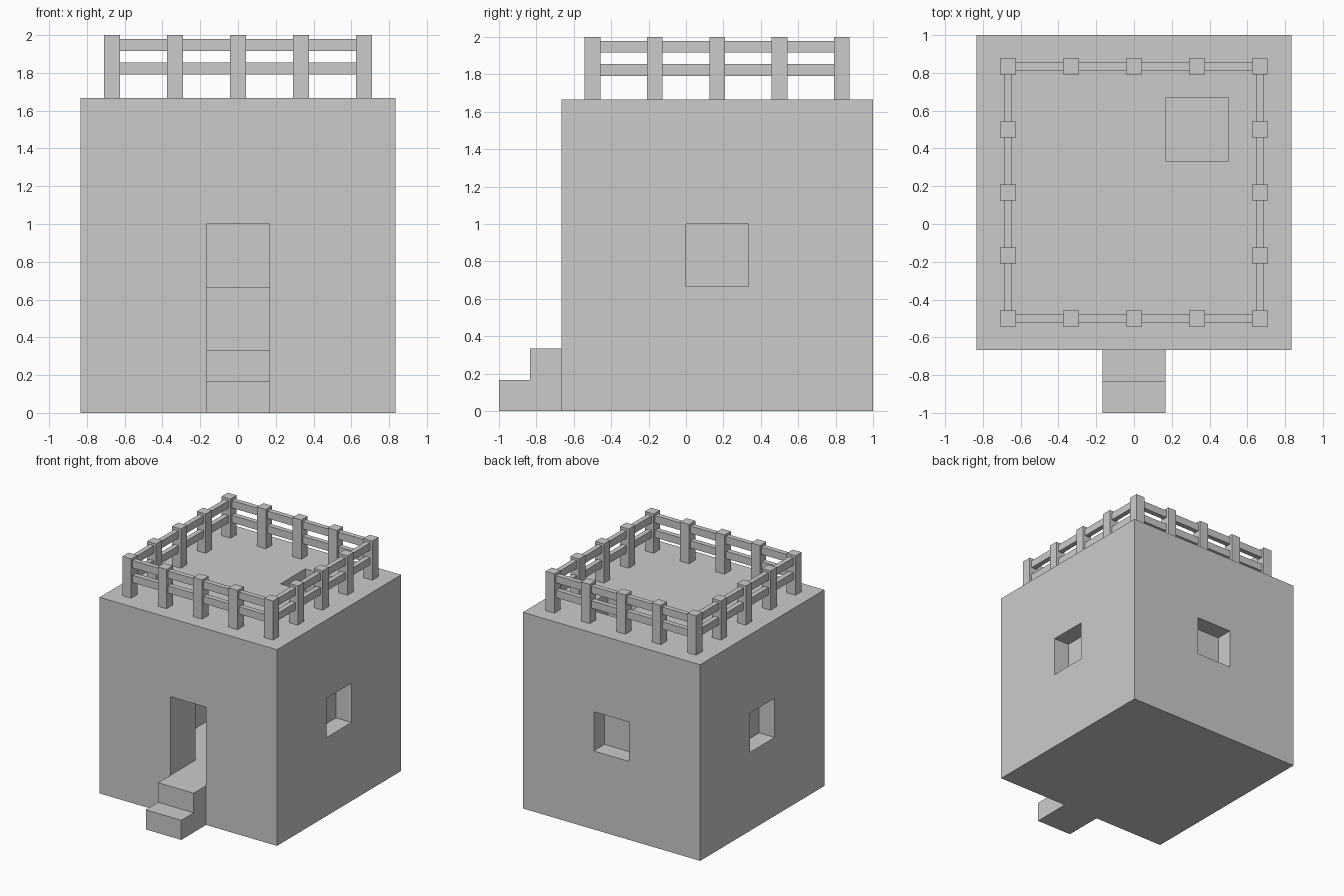
import bpy, bmesh

if "Cube" in bpy.data.objects:
    bpy.data.objects.remove(bpy.data.objects["Cube"])

B = 1 / 3  # one block of the building grid


def box(name, x, y, z):
    """Box from (min, max) ranges on each axis."""
    bm = bmesh.new()
    bmesh.ops.create_cube(bm, size=1)
    for v in bm.verts:
        for i, (lo, hi) in enumerate((x, y, z)):
            v.co[i] = hi if v.co[i] > 0 else lo
    me = bpy.data.meshes.new(name)
    bm.to_mesh(me)
    bm.free()
    ob = bpy.data.objects.new(name, me)
    bpy.context.collection.objects.link(ob)
    return ob


def cut(target, x, y, z):
    """Subtract a box from the target."""
    cutter = box("cutter", x, y, z)
    cutter.hide_render = True
    mod = target.modifiers.new("cut", 'BOOLEAN')
    mod.operation = 'DIFFERENCE'
    mod.solver = 'EXACT'
    mod.object = cutter
    bpy.context.view_layer.objects.active = target
    bpy.ops.object.modifier_apply(modifier=mod.name)
    bpy.data.objects.remove(cutter, do_unlink=True)


# Hollow house with one-block walls, floor and roof
x0, x1, y0, y1 = -2.5 * B, 2.5 * B, -2 * B, 3 * B
house = box("house_walls", (x0, x1), (y0, y1), (0, 5 * B))
cut(house, (x0 + B, x1 - B), (y0 + B, y1 - B), (B, 4 * B))

# Doorway, side windows, back window and roof hatch
win_z = (2 * B, 3 * B)
cut(house, (-B / 2, B / 2), (y0 - 0.1, y0 + B + 0.1), (B, 3 * B))
cut(house, (x0 - 0.1, x0 + B + 0.1), (0, B), win_z)
cut(house, (x1 - B - 0.1, x1 + 0.1), (0, B), win_z)
cut(house, (-B / 2, B / 2), (y1 - B - 0.1, y1 + 0.1), win_z)
cut(house, (B / 2, 1.5 * B), (B, 2 * B), (3.8 * B, 5 * B + 0.1))

# Thin panes in the middle of each window
t = B / 16
for side, cx in (("left", -2 * B), ("right", 2 * B)):
    box(f"window_pane_{side}", (cx - t, cx + t), (0, B), win_z)
cy = y1 - B / 2
box("window_pane_back", (-B / 2, B / 2), (cy - t, cy + t), win_z)

# Entrance stairs: extruded two-step profile
profile = [(-1, 0), (y0, 0), (y0, B), (y0 - B / 2, B), (y0 - B / 2, B / 2), (-1, B / 2)]
bm = bmesh.new()
face = bm.faces.new([bm.verts.new((-B / 2, y, z)) for y, z in profile])
ext = bmesh.ops.extrude_face_region(bm, geom=[face])
bmesh.ops.translate(bm, vec=(B, 0, 0),
                    verts=[v for v in ext["geom"] if isinstance(v, bmesh.types.BMVert)])
bmesh.ops.recalc_face_normals(bm, faces=bm.faces)
me = bpy.data.meshes.new("entrance_stairs")
bm.to_mesh(me)
bm.free()
bpy.context.collection.objects.link(bpy.data.objects.new("entrance_stairs", me))

# Roof fence: posts around the terrace with two rails between neighbours
roof, p, r = 5 * B, B / 8, B / 16
corners = [(-2, -1.5), (2, -1.5), (2, 2.5), (-2, 2.5)]
for s in range(4):
    (ax, ay), (bx, by) = corners[s], corners[(s + 1) % 4]
    dx, dy = (bx - ax) / 4, (by - ay) / 4
    for i in range(4):
        px, py = (ax + dx * i) * B, (ay + dy * i) * B
        qx, qy = px + dx * B, py + dy * B
        box(f"fence_post_{s}_{i}", (px - p, px + p), (py - p, py + p), (roof, roof + B))
        # rail spans from post face to post face
        hx, hy = (-p if dx else r), (-p if dy else r)
        for k, (lo, hi) in enumerate(((6, 9), (12, 15))):
            box(f"fence_rail_{s}_{i}_{k}",
                (min(px, qx) - hx, max(px, qx) + hx),
                (min(py, qy) - hy, max(py, qy) + hy),
                (roof + lo * B / 16, roof + hi * B / 16))
